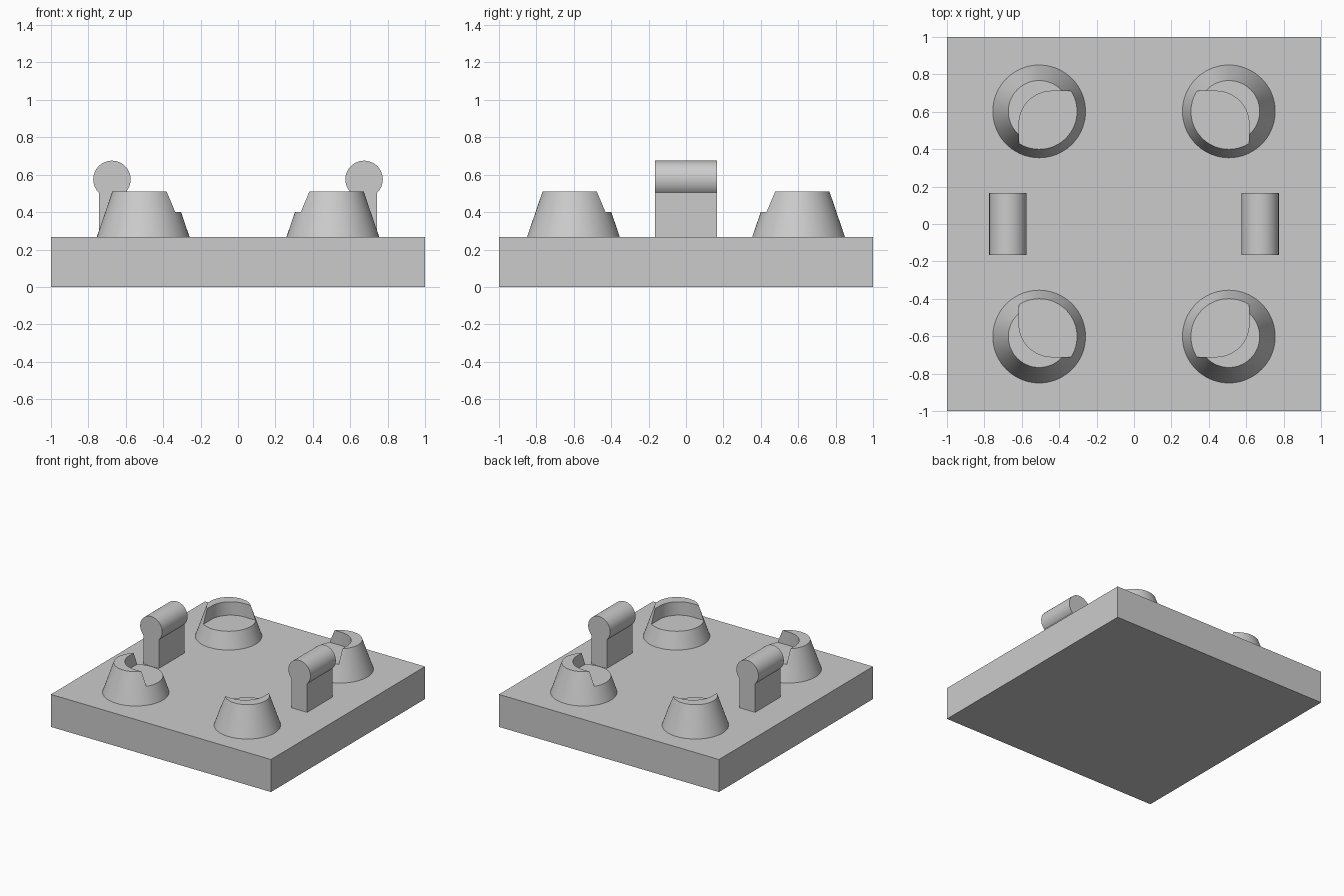
import bpy, bmesh
from math import cos, sin, pi, asin

if "Cube" in bpy.data.objects:
    bpy.data.objects.remove(bpy.data.objects["Cube"])

BASE_TOP = 0.267
CUP_TOP = 0.51
POCKET_FLOOR = 0.40

grey = bpy.data.materials.new("plain grey")
grey.use_nodes = True
grey.diffuse_color = (0.6, 0.6, 0.6, 1)
grey.node_tree.nodes["Principled BSDF"].inputs["Base Color"].default_value = (0.6, 0.6, 0.6, 1)


def finish(name, bm):
    bmesh.ops.recalc_face_normals(bm, faces=bm.faces)
    mesh = bpy.data.meshes.new(name)
    bm.to_mesh(mesh)
    bm.free()
    mesh.materials.append(grey)
    obj = bpy.data.objects.new(name, mesh)
    bpy.context.collection.objects.link(obj)
    return obj


def prism(name, outline, extrude):
    """Close a 3D outline into a face and extrude it along a vector."""
    bm = bmesh.new()
    face = bm.faces.new([bm.verts.new(p) for p in outline])
    new = bmesh.ops.extrude_face_region(bm, geom=[face])["geom"]
    verts = [v for v in new if isinstance(v, bmesh.types.BMVert)]
    bmesh.ops.translate(bm, verts=verts, vec=extrude)
    return finish(name, bm)


def arc(cx, cy, r, start, end, steps):
    angles = [start + (end - start) * i / steps for i in range(steps + 1)]
    return [(cx + r * cos(a), cy + r * sin(a)) for a in angles]


def smooth(obj):
    bpy.ops.object.select_all(action="DESELECT")
    obj.select_set(True)
    bpy.context.view_layer.objects.active = obj
    bpy.ops.object.shade_smooth_by_angle(angle=pi / 6)


# Square base slab
prism("base_plate", [(-1, -1, 0), (1, -1, 0), (1, 1, 0), (-1, 1, 0)], (0, 0, BASE_TOP))

# Tapered corner cups, each with a round-cornered pocket open to the middle
pocket = arc(0.44, 0.535, 0.175, 0, pi / 2, 20) + [(0.2, 0.71), (0.2, 0.3), (0.615, 0.3)]
for sx, side in ((-1, "right"), (1, "left")):
    for sy, end in ((-1, "front"), (1, "back")):
        bm = bmesh.new()
        bmesh.ops.create_cone(bm, cap_ends=True, segments=72, radius1=0.248,
                              radius2=0.165, depth=CUP_TOP - BASE_TOP)
        bmesh.ops.translate(bm, verts=bm.verts,
                            vec=(sx * 0.507, sy * 0.602, (CUP_TOP + BASE_TOP) / 2))
        cup = finish(f"{end}_{side}_cup", bm)
        cutter = prism("pocket_cutter", [(sx * x, sy * y, POCKET_FLOOR) for x, y in pocket],
                       (0, 0, 0.3))
        cutter.hide_render = True
        cut = cup.modifiers.new("pocket", "BOOLEAN")
        cut.operation = "DIFFERENCE"
        cut.solver = "EXACT"
        cut.object = cutter
        bpy.context.view_layer.objects.active = cup
        bpy.ops.object.modifier_apply(modifier=cut.name)
        bpy.data.objects.remove(cutter)
        smooth(cup)

# Side clips: a post topped with a round bar, one keyhole profile
half, r = 0.07, 0.1
gap = asin(half / r)
keyhole = arc(0, 0.575, r, -pi / 2 + gap, 1.5 * pi - gap, 48)
keyhole += [(-half, BASE_TOP), (half, BASE_TOP)]
for sx, side in ((-1, "right"), (1, "left")):
    smooth(prism(f"{side}_clip", [(sx * 0.674 + x, -0.165, z) for x, z in keyhole],
                 (0, 0.33, 0)))
